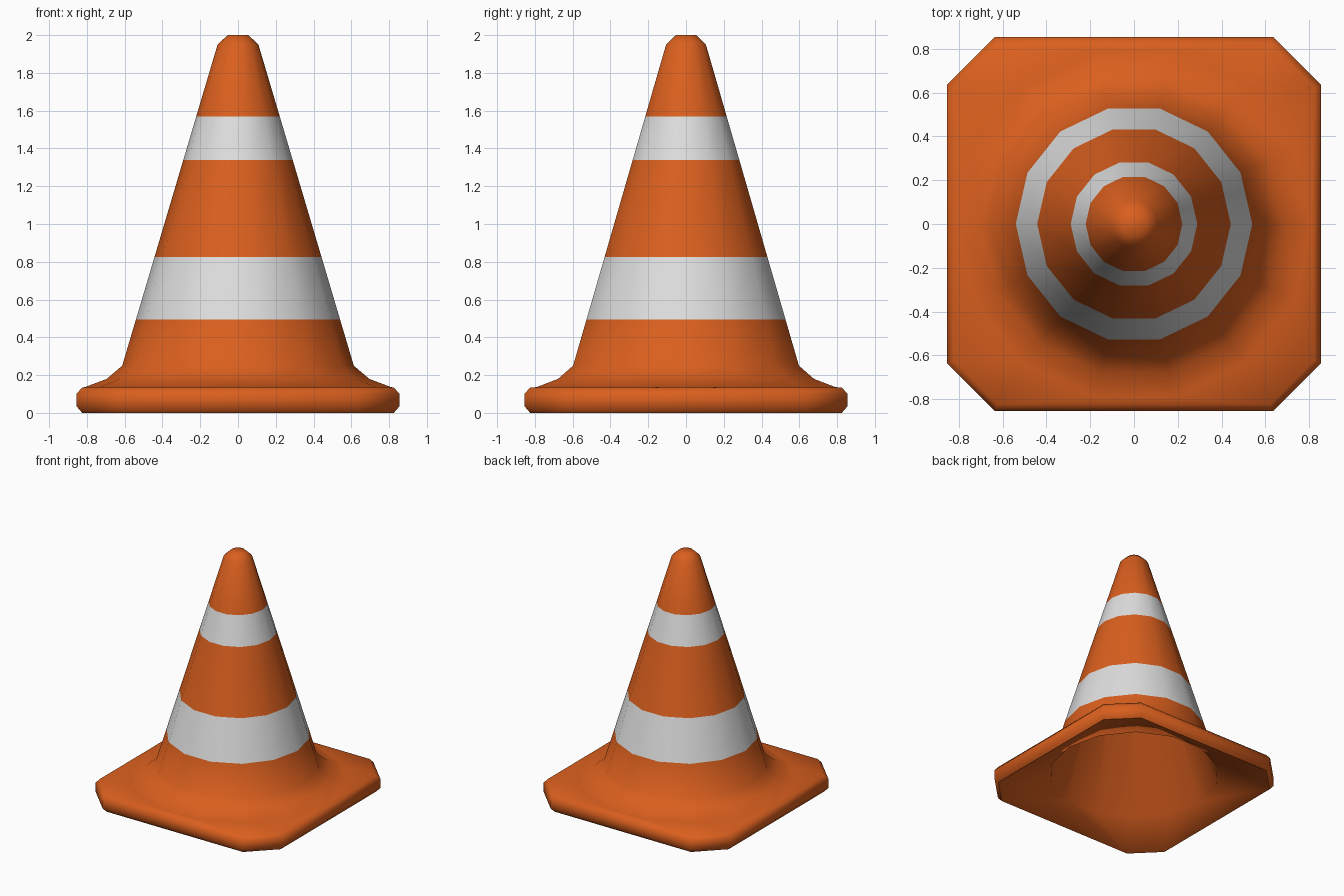
import bpy, bmesh, math

if "Cube" in bpy.data.objects:
    bpy.data.objects.remove(bpy.data.objects["Cube"])

SIDES = 14


def material(name, rgb):
    m = bpy.data.materials.new(name)
    m.diffuse_color = (*rgb, 1)
    m.use_nodes = True
    m.node_tree.nodes["Principled BSDF"].inputs["Base Color"].default_value = m.diffuse_color
    return m


orange = material("safety orange", (0.70, 0.115, 0.013))
white = material("reflective white", (0.73, 0.73, 0.73))


def circle(bm, r, z):
    return [bm.verts.new((r * math.cos(a), r * math.sin(a), z))
            for a in (2 * math.pi * i / SIDES for i in range(SIDES))]


def octagon(bm, half, corner, z):
    """Square with cut corners, counter-clockwise."""
    h, c = half, corner
    return [bm.verts.new((x, y, z)) for x, y in
            ((h, c), (c, h), (-c, h), (-h, c), (-h, -c), (-c, -h), (c, -h), (h, -c))]


def loft(bm, low, high):
    n = len(low)
    for i in range(n):
        j = (i + 1) % n
        bm.faces.new((low[i], low[j], high[j], high[i]))


def bridge(bm, octo, ring):
    """Join the 8-sided plate edge to the round ring with triangles."""
    n = len(ring)
    near = []
    for k in range(n):
        mid = (ring[k].co + ring[(k + 1) % n].co) / 2
        near.append(min(range(8), key=lambda i: (octo[i].co - mid).length))
    for k in range(n):
        bm.faces.new((ring[(k + 1) % n], ring[k], octo[near[k]]))
        i = near[k - 1]
        while i != near[k]:
            j = (i + 1) % 8
            bm.faces.new((octo[i], octo[j], ring[k]))
            i = j


def shell(name, plate, profile, stripes=(), inward=False):
    bm = bmesh.new()
    octos = [octagon(bm, *p) for p in plate]
    rings = [circle(bm, *p) for p in profile]
    for a, b in zip(octos, octos[1:]):
        loft(bm, a, b)
    bridge(bm, octos[-1], rings[0])
    for a, b in zip(rings, rings[1:]):
        loft(bm, a, b)
    bm.faces.new(rings[-1])
    for f in bm.faces:
        f.smooth = True
        z = f.calc_center_median().z
        f.material_index = int(any(lo < z < hi for lo, hi in stripes))
    if inward:
        bmesh.ops.reverse_faces(bm, faces=bm.faces[:])
    me = bpy.data.meshes.new(name)
    bm.to_mesh(me)
    bm.free()
    me.materials.append(orange)
    if stripes:
        me.materials.append(white)
    ob = bpy.data.objects.new(name, me)
    bpy.context.collection.objects.link(ob)
    return ob


def cone_radius(z):
    return 0.613 + (z - 0.25) * (0.108 - 0.613) / (1.95 - 0.25)


# Outer body: bevelled plate, flare, striped cone, rounded tip
bands = ((0.495, 0.825), (1.34, 1.57))
cuts = [0.25] + [z for b in bands for z in b] + [1.95]
shell("cone_body",
      [(0.825, 0.623, 0), (0.855, 0.635, 0.035), (0.855, 0.635, 0.10), (0.825, 0.623, 0.135)],
      [(0.812, 0.136), (0.695, 0.18)] + [(cone_radius(z), z) for z in cuts] + [(0.055, 2.0)],
      bands)

# Hollow inside, plain orange: sloping underside, then a straight cone
shell("cone_lining",
      [(0.825, 0.623, 0)],
      [(0.645, 0.10), (0.085, 1.93)],
      inward=True)
